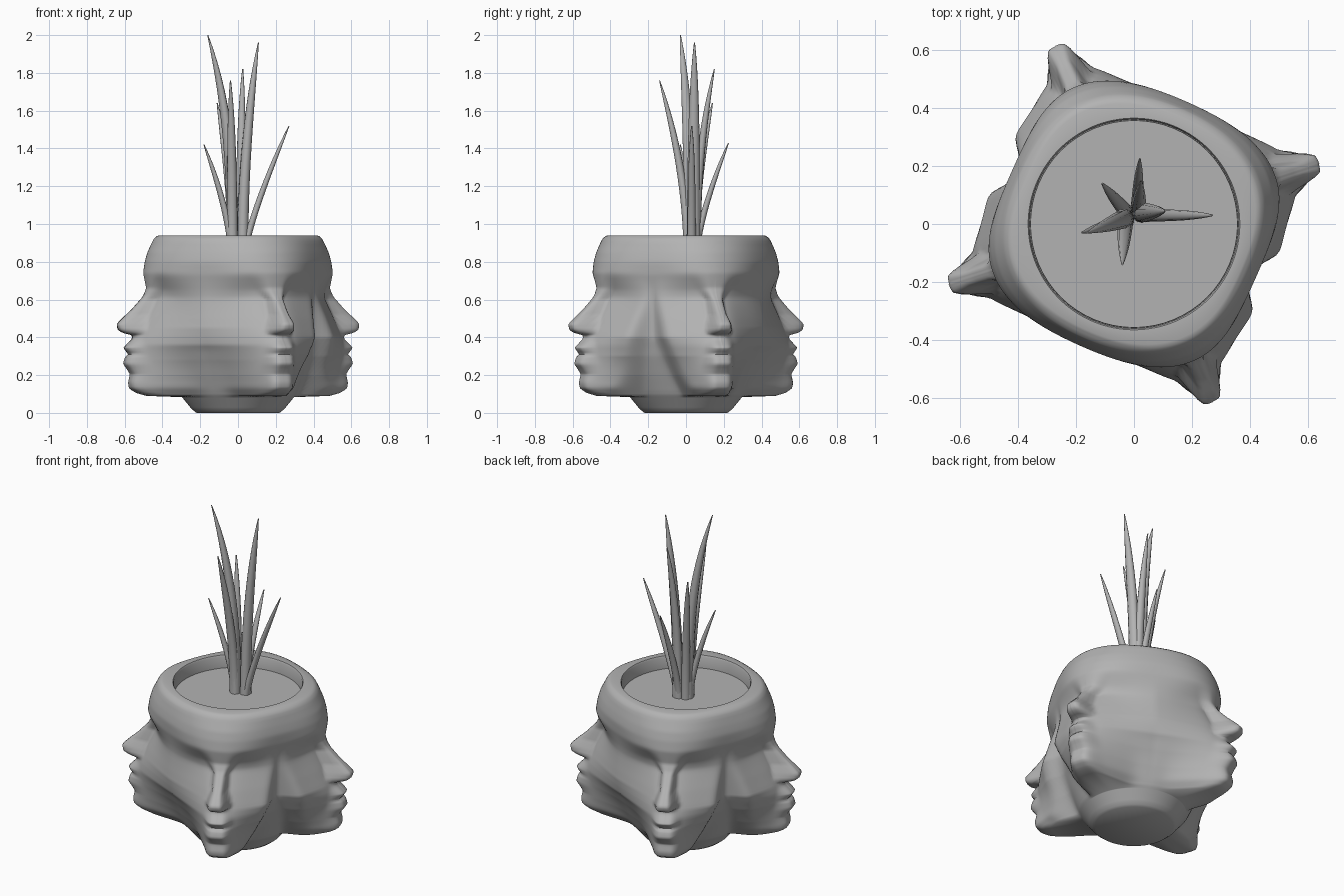
import bpy, bmesh, math
from mathutils import Vector

old = bpy.data.objects.get("Cube")
if old:
    bpy.data.objects.remove(old, do_unlink=True)

clay = bpy.data.materials.new("grey_clay")
clay.use_nodes = True
GREY = (0.45, 0.45, 0.45, 1)
clay.diffuse_color = GREY
clay.node_tree.nodes["Principled BSDF"].inputs["Base Color"].default_value = GREY

# Each table holds (height, value) pairs
# Centre line of a face: neck, chin, lips, nose, brow, rim
PROFILE = [(0, .22), (.02, .25), (.083, .30), (.09, .50), (.105, .56), (.13, .60), (.16, .605),
           (.205, .595), (.235, .615), (.26, .635), (.295, .625), (.31, .605), (.325, .62),
           (.345, .635), (.36, .62), (.39, .59), (.412, .585), (.422, .64), (.44, .668),
           (.47, .675), (.5, .645), (.55, .59), (.62, .525), (.66, .505), (.7, .51), (.74, .515),
           (.8, .505), (.85, .49), (.92, .455), (.935, .44), (.94, .425)]
# The same line with the nose and lips taken away
CHEEK = [(0, .22), (.02, .25), (.083, .30), (.09, .50), (.13, .58), (.2, .585), (.36, .585),
         (.41, .57), (.5, .53), (.55, .505), (.61, .475), (.65, .475), (.7, .495), (.74, .515),
         (.8, .505), (.85, .49), (.92, .455), (.935, .44), (.94, .425)]
# Neck, then hollow between two faces
VALLEY = [(0, .22), (.02, .245), (.1, .31), (.2, .355), (.3, .395), (.38, .415), (.6, .42),
          (.66, .435), (.73, .455), (.8, .46), (.85, .45), (.92, .43), (.94, .40)]
# How steeply cheek and jaw fall back, on the wide and the narrow gap
WIDE = [(0, 3), (.09, 3), (.2, 2.1), (.28, 1.55), (.36, 1.12), (.45, .9), (.6, .75), (.94, .7)]
NARROW = [(0, 2), (.09, 2), (.2, 1.4), (.3, .9), (.4, .65), (.6, .6), (.94, .6)]
# Half width of the jaw on the narrow gap, and of the nose and lips
JAW = [(0, .11), (.09, .11), (.2, .18), (.3, .235), (.4, .28), (.6, .295), (.94, .3)]
FEATURE = [(0, .09), (.15, .1), (.25, .1), (.36, .09), (.41, .075), (.44, .08), (.475, .068),
           (.52, .052), (.6, .055), (.66, .1), (.72, .14), (.94, .14)]
FRONT = .06


def look(table, z):
    for (z0, a), (z1, b) in zip(table, table[1:]):
        if z <= z1:
            return a + (b - a) * (max(z, z0) - z0) / (z1 - z0)
    return table[-1][1]


def soft(table, z, d):
    return (look(table, z - d) + 2 * look(table, z) + look(table, z + d)) / 4


def blend_max(a, b, s):
    """Rounded maximum; a negative s gives a rounded minimum."""
    return s * math.log(math.exp(a / s) + math.exp(b / s))


def smooth(x):
    x = min(1, max(0, x))
    return x * x * (3 - 2 * x)


def outer_radius(t, narrow, z):
    """t runs from -1 to 1 across one face, 0 on its nose."""
    d = max(0, min(.015, z - .09, (.94 - z) / 2))
    valley, cheek = soft(VALLEY, z, d), soft(CHEEK, z, d)
    phi = abs(t) * math.pi / 4
    # Face: flat front, straight cheeks, rounded into the neck
    k = look(NARROW if narrow else WIDE, z)
    flat = cheek / math.cos(phi)
    flank = (cheek + k * FRONT) / (math.cos(phi) + k * math.sin(phi))
    face = blend_max(flat, flank, -.02)
    if narrow:
        face = blend_max(face, look(JAW, z) / math.sin(max(phi, .05)), -.02)
    face = blend_max(face, valley, .018)
    # Forehead and rim: rounded square
    brow = valley + (cheek - valley) * math.cos(2 * phi) ** 2
    r = face + (brow - face) * smooth((z - .6) / .13)
    if z < .088:
        r = valley
    bump = smooth(1.4 * (1 - r * math.sin(phi) / look(FEATURE, z)))
    return r + (soft(PROFILE, z, min(d, .006)) - cheek) * bump


def finish(bm, name):
    bmesh.ops.recalc_face_normals(bm, faces=bm.faces)
    mesh = bpy.data.meshes.new(name)
    bm.to_mesh(mesh)
    bm.free()
    mesh.materials.append(clay)
    obj = bpy.data.objects.new(name, mesh)
    bpy.context.collection.objects.link(obj)
    bpy.ops.object.select_all(action='DESELECT')
    obj.select_set(True)
    bpy.context.view_layer.objects.active = obj
    bpy.ops.object.shade_smooth_by_angle(angle=math.radians(60))


def loft(rings, name):
    """Skin a list of closed rings and cap both ends."""
    bm = bmesh.new()
    loops = [[bm.verts.new(p) for p in ring] for ring in rings]
    n = len(loops[0])
    for a, b in zip(loops, loops[1:]):
        for i in range(n):
            j = (i + 1) % n
            bm.faces.new((a[i], a[j], b[j], b[i]))
    bm.faces.new(loops[0])
    bm.faces.new(loops[-1])
    finish(bm, name)


# Four faces round the pot, with unequal gaps between them
HALF = 26
columns = []
for heading, before, after in ((18, 42, 48), (114, 48, 42), (198, 42, 48), (294, 48, 42)):
    for i in range(-HALF, HALF):
        t = math.copysign(abs(i / HALF) ** 1.5, i)
        gap = before if t < 0 else after
        columns.append((t, gap < 45, math.radians(heading + t * gap)))


def ring(z, radius):
    points = []
    for t, narrow, a in columns:
        r = radius(t, narrow)
        points.append((r * math.cos(a), r * math.sin(a), z))
    return points


# Pot: outside with faces, then over the rim and down inside
heights = sorted({round(i / 100, 3) for i in range(95)} | {z for z, _ in PROFILE})
rings = [ring(z, lambda t, narrow: outer_radius(t, narrow, z)) for z in heights]
rings += [ring(z, lambda t, narrow: r) for z, r in ((.94, .365), (.93, .36), (.85, .36))]
loft(rings, "face_planter")

# Soil
bm = bmesh.new()
bmesh.ops.create_cone(bm, cap_ends=True, segments=64, radius1=.359, radius2=.357, depth=.02)
bmesh.ops.translate(bm, verts=bm.verts, vec=(0, 0, .853))
finish(bm, "soil")


def leaf(name, base, tip, bend, width):
    """Tapered blade that bends outward towards its tip."""
    base, tip = Vector((*base, .85)), Vector(tip)
    lean = math.atan2(tip.y - base.y, tip.x - base.x)
    out = Vector((math.cos(lean), math.sin(lean), 0))
    across = Vector((-out.y, out.x, 0))
    steps, sides, rings = 16, 10, []
    for s in range(steps + 1):
        t = s / steps
        c = base.lerp(tip, t ** bend)
        c.z = base.z + (tip.z - base.z) * t
        w = width * (1 - .3 * t) * (1 - t ** 5) + .003
        rings.append([c + across * w * math.cos(a) + out * w * .85 * math.sin(a)
                      for a in (math.tau * k / sides for k in range(sides))])
    loft(rings, name)


LEAVES = [((-.03, .02), (-.16, -.03, 2), 2.6, .034),
          ((.025, .04), (.108, .045, 1.96), 2, .034),
          ((.015, .055), (.025, .15, 1.82), 2.2, .026),
          ((-.03, .01), (-.04, -.14, 1.76), 1.8, .026),
          ((-.03, .045), (-.11, .14, 1.64), 1.8, .023),
          ((.035, .03), (.27, .03, 1.52), 1.25, .02),
          ((-.035, .015), (-.18, -.03, 1.42), 1.5, .019),
          ((.01, .055), (.02, .225, 1.43), 1.4, .019)]
for i, spec in enumerate(LEAVES):
    leaf(f"leaf_{i + 1}", *spec)
